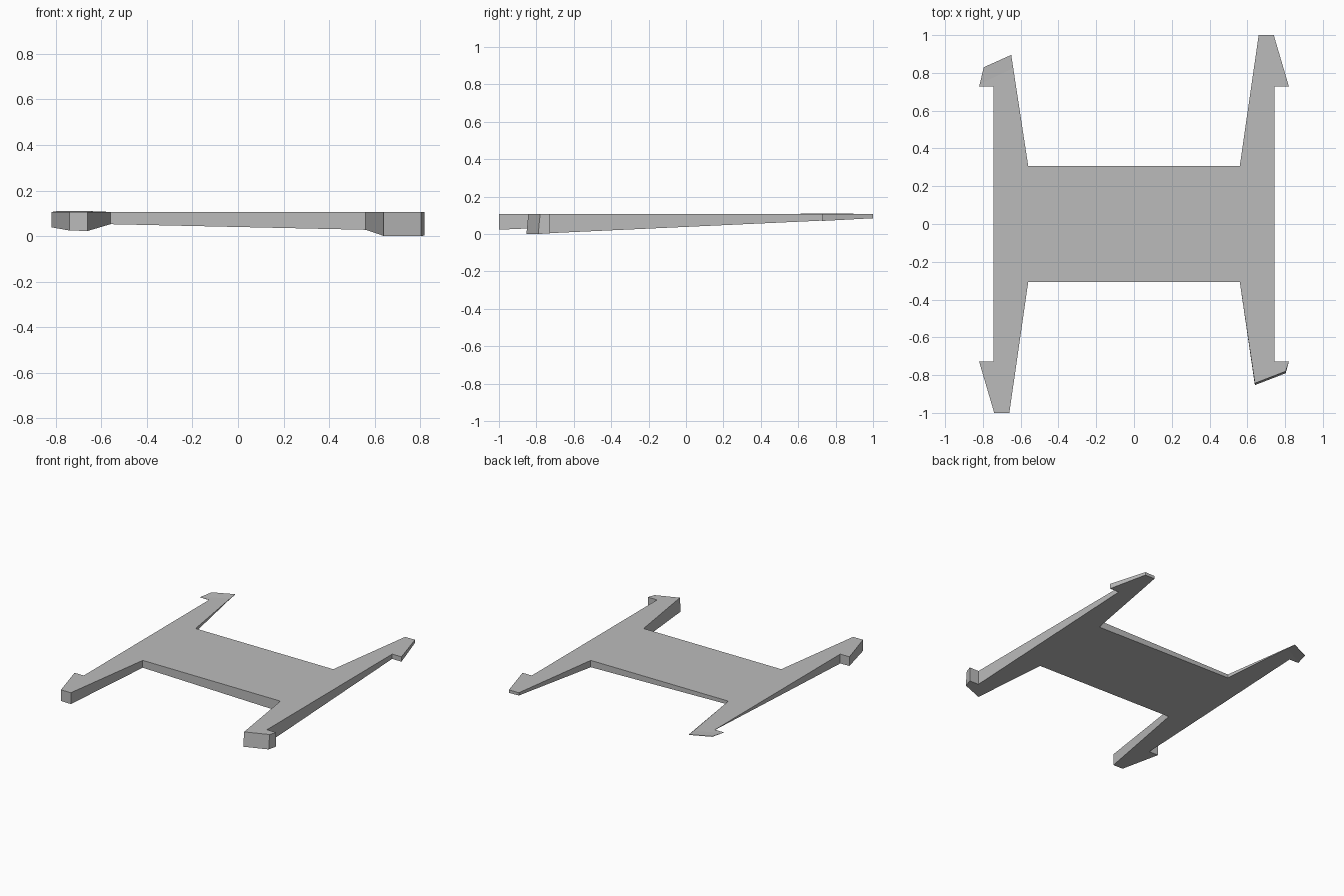
import bpy
import bmesh

cube = bpy.data.objects.get("Cube")
if cube:
    bpy.data.objects.remove(cube, do_unlink=True)

grey = bpy.data.materials.new("plain grey")
grey.use_nodes = True
colour = (0.5, 0.5, 0.5, 1)
grey.diffuse_color = colour
grey.node_tree.nodes["Principled BSDF"].inputs["Base Color"].default_value = colour

TOP = 0.106


def underside(x, y):
    """Height of the tilted plane that the plate tapers down to."""
    return max(0.0, 0.054 - 0.022 * x + 0.046 * y)


# Outline of one corner leg: inner corner, tip points, hook, outer side
full_tip = [(0.56, 0.307), (0.66, 1.0), (0.74, 1.0), (0.82, 0.728), (0.745, 0.728)]
back_cut_tip = [(0.56, 0.307), (0.65, 0.895), (0.795, 0.83), (0.82, 0.728), (0.745, 0.728)]
front_cut_tip = [(0.56, 0.307), (0.64, 0.843), (0.803, 0.78), (0.82, 0.728), (0.745, 0.728)]


def corner(points, sx, sy):
    placed = [(sx * x, sy * y) for x, y in points]
    return placed if sx * sy > 0 else placed[::-1]


# Counter-clockwise from the back left; reversed runs keep the loop simple
outline = (corner(full_tip[::-1], 1, 1)[::1]
           + corner(back_cut_tip[::-1], -1, 1)[::-1][::-1]
           + corner(full_tip[::-1], -1, -1)
           + corner(front_cut_tip[::-1], 1, -1))

# Plate with a level top and a sloping underside
bm = bmesh.new()
top = [bm.verts.new((x, y, TOP)) for x, y in outline]
low = []
for x, y in outline:
    lean = 0.01 if x > 0.6 and y < -0.75 else 0  # sloped foot on the cut front leg
    low.append(bm.verts.new((x, y - lean, underside(x, y - lean))))
bm.faces.new(top)
bm.faces.new(low[::-1])
for i in range(len(top)):
    j = (i + 1) % len(top)
    bm.faces.new((top[j], top[i], low[i], low[j]))
bmesh.ops.recalc_face_normals(bm, faces=bm.faces)

mesh = bpy.data.meshes.new("wedge_plate")
bm.to_mesh(mesh)
bm.free()
mesh.materials.append(grey)
plate = bpy.data.objects.new("wedge_plate", mesh)
bpy.context.collection.objects.link(plate)
